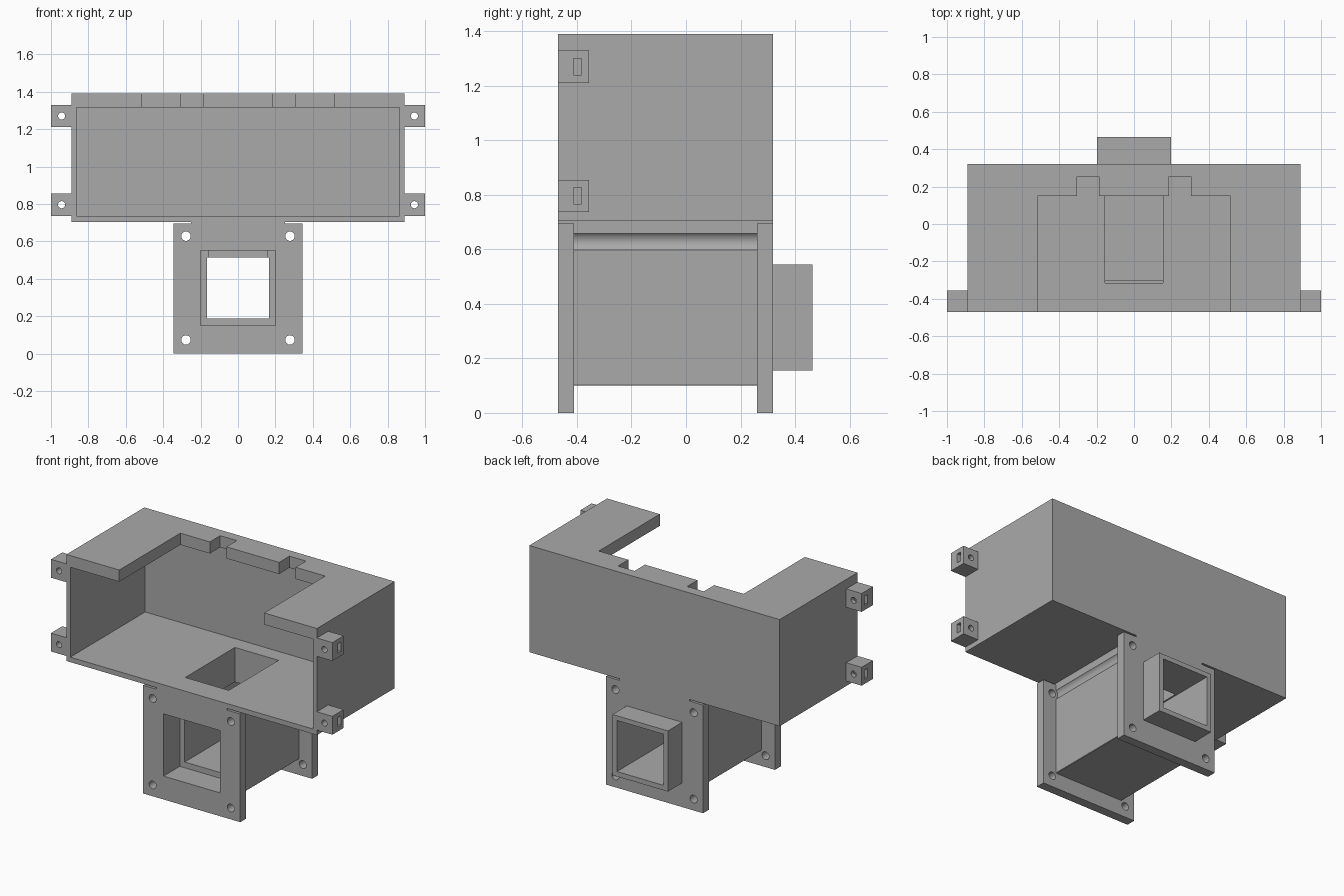
import bpy, math

if "Cube" in bpy.data.objects:
    bpy.data.objects.remove(bpy.data.objects["Cube"])

grey = bpy.data.materials.new("plain grey")
grey.diffuse_color = (0.4, 0.4, 0.4, 1)
grey.use_nodes = True
grey.node_tree.nodes["Principled BSDF"].inputs["Base Color"].default_value = grey.diffuse_color


def box(name, x, y, z):
    """Box from (min, max) pairs."""
    bpy.ops.mesh.primitive_cube_add(size=1)
    o = bpy.context.object
    o.name = name
    o.scale = (x[1] - x[0], y[1] - y[0], z[1] - z[0])
    o.location = (sum(x) / 2, sum(y) / 2, sum(z) / 2)
    bpy.ops.object.transform_apply(location=True, rotation=True, scale=True)
    o.data.materials.append(grey)
    return o


def rod(name, x, z, r, y, sides=32):
    """Cylinder along y."""
    bpy.ops.mesh.primitive_cylinder_add(vertices=sides, radius=r, depth=y[1] - y[0],
                                        location=(x, sum(y) / 2, z),
                                        rotation=(math.pi / 2, 0, 0))
    o = bpy.context.object
    o.name = name
    bpy.ops.object.transform_apply(location=True, rotation=True, scale=True)
    o.data.materials.append(grey)
    return o


def combine(target, other, op):
    """Apply a boolean and remove the tool object."""
    other.hide_render = True
    m = target.modifiers.new(op, 'BOOLEAN')
    m.operation = op
    m.solver = 'EXACT'
    m.object = other
    bpy.context.view_layer.objects.active = target
    bpy.ops.object.modifier_apply(modifier=m.name)
    bpy.data.objects.remove(other, do_unlink=True)


def cut(target, other):
    combine(target, other, 'DIFFERENCE')


def smooth(o):
    bpy.ops.object.select_all(action='DESELECT')
    o.select_set(True)
    bpy.context.view_layer.objects.active = o
    bpy.ops.object.shade_smooth_by_angle(angle=math.radians(30))


FRONT, BACK = -0.47, 0.32

# open-fronted housing with a stepped cutout in its roof
housing = box("housing", (-0.89, 0.89), (FRONT, BACK), (0.705, 1.39))
cut(housing, box("cavity", (-0.863, 0.863), (-0.6, 0.29), (0.737, 1.315)))
cut(housing, box("roof_cutout", (-0.515, 0.515), (-0.6, 0.15), (1.2, 1.5)))
for s in (-1, 1):
    x = sorted((s * 0.187, s * 0.305))
    cut(housing, box("roof_notch", x, (0.0, 0.255), (1.2, 1.5)))
cut(housing, box("floor_hole", (-0.155, 0.155), (-0.315, 0.19), (0.6, 0.9)))

# lower duct with two square flanges and a rear spout
duct = box("duct", (-0.25, 0.25), (FRONT, BACK), (0.1, 0.705))
for y in ((FRONT, -0.41), (0.26, BACK)):
    combine(duct, box("flange", (-0.345, 0.345), y, (0, 0.695)), 'UNION')
combine(duct, box("spout", (-0.197, 0.197), (0.29, 0.465), (0.155, 0.545)), 'UNION')
cut(duct, box("channel", (-0.165, 0.165), (-0.6, 0.6), (0.187, 0.515)))
cut(duct, box("front_recess", (-0.2, 0.2), (-0.6, -0.305), (0.15, 0.55)))
cut(duct, box("shaft", (-0.155, 0.155), (-0.315, 0.19), (0.4, 0.8)))

# flange screw holes and the clearance grooves between the flanges
for s in (-1, 1):
    for z in (0.073, 0.628):
        cut(duct, rod("screw_hole", s * 0.278, z, 0.025, (-0.6, 0.6)))
        cut(duct, rod("clearance", s * 0.278, z, 0.041, (-0.41, 0.26), 48))
smooth(duct)

# mounting ears with a screw hole and a nut slot
for side, s in (("left", -1), ("right", 1)):
    for level, z in (("lower", 0.796), ("upper", 1.27)):
        ear = box(f"{level}_{side}_ear", sorted((s * 0.89, s * 1.0)),
                  (FRONT, -0.355), (z - 0.059, z + 0.059))
        cut(ear, rod("ear_hole", s * 0.943, z, 0.019, (-0.6, -0.2)))
        cut(ear, box("nut_slot", sorted((s * 0.913, s * 1.1)),
                     (-0.413, -0.384), (z - 0.03, z + 0.03)))
        smooth(ear)
